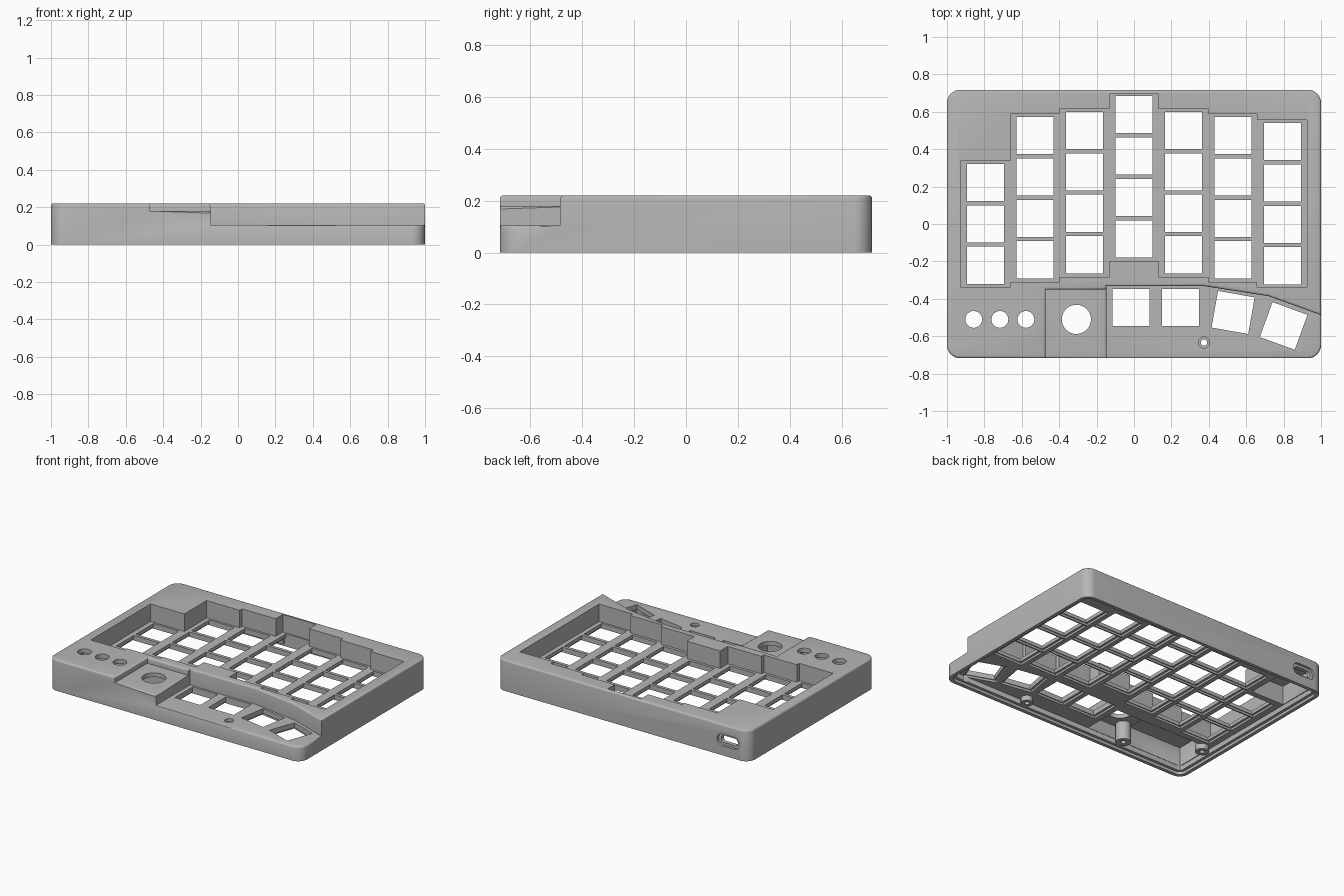
import bpy, bmesh, math
from mathutils import Matrix, Vector

cube = bpy.data.objects.get("Cube")
if cube:
    bpy.data.objects.remove(cube)

grey = bpy.data.materials.new("case grey")
grey.use_nodes = True
grey.diffuse_color = (0.47, 0.47, 0.47, 1)
grey.node_tree.nodes["Principled BSDF"].inputs["Base Color"].default_value = (0.47, 0.47, 0.47, 1)


def rounded(cx, cy, w, h, r, seg=8):
    """Outline of a rectangle with rounded corners."""
    pts = []
    for i, (sx, sy) in enumerate([(1, 1), (-1, 1), (-1, -1), (1, -1)]):
        for k in range(seg + 1):
            a = math.pi / 2 * (i + k / seg)
            pts.append((cx + sx * (w / 2 - r) + r * math.cos(a),
                        cy + sy * (h / 2 - r) + r * math.sin(a)))
    return pts


def circle(cx, cy, r, seg=32):
    return [(cx + r * math.cos(2 * math.pi * k / seg),
             cy + r * math.sin(2 * math.pi * k / seg)) for k in range(seg)]


def rect(x0, y0, x1, y1):
    return [(x0, y0), (x1, y0), (x1, y1), (x0, y1)]


def turned_rect(cx, cy, w, h, deg):
    m = Matrix.Rotation(math.radians(deg), 2)
    return [Vector((cx, cy)) + m @ Vector((sx * w / 2, sy * h / 2))
            for sx, sy in [(-1, -1), (1, -1), (1, 1), (-1, 1)]]


def prism(name, outlines, z0, z1, matrix=None):
    """One object holding a straight prism for each outline."""
    bm = bmesh.new()
    for pts in outlines:
        low = [bm.verts.new((p[0], p[1], z0)) for p in pts]
        high = [bm.verts.new((p[0], p[1], z1)) for p in pts]
        bm.faces.new(low[::-1])
        bm.faces.new(high)
        for i in range(len(pts)):
            j = (i + 1) % len(pts)
            bm.faces.new((low[i], low[j], high[j], high[i]))
    if matrix:
        bm.transform(matrix)
    bmesh.ops.recalc_face_normals(bm, faces=bm.faces)
    mesh = bpy.data.meshes.new(name)
    bm.to_mesh(mesh)
    bm.free()
    mesh.materials.append(grey)
    obj = bpy.data.objects.new(name, mesh)
    bpy.context.collection.objects.link(obj)
    return obj


def cut(target, outlines, z0, z1, matrix=None):
    """Subtract prisms from the target."""
    cutter = prism("cutter", outlines, z0, z1, matrix)
    cutter.hide_render = True
    mod = target.modifiers.new("cut", 'BOOLEAN')
    mod.operation = 'DIFFERENCE'
    mod.solver = 'EXACT'
    mod.object = cutter
    bpy.context.view_layer.objects.active = target
    bpy.ops.object.modifier_apply(modifier=mod.name)
    bpy.data.objects.remove(cutter)


def smooth(obj):
    bpy.ops.object.select_all(action='DESELECT')
    obj.select_set(True)
    bpy.context.view_layer.objects.active = obj
    bpy.ops.object.shade_smooth_by_angle(angle=math.radians(35))


W, D, H = 2.0, 1.435, 0.22
THUMB_Z, PAD_Z, PLATE_TOP, PLATE_LOW = 0.105, 0.18, 0.095, 0.055

# Outer block with the low thumb area and the raised dial pad
case = prism("case", [rounded(0, 0, W, D, 0.07)], 0, H)
cut(case, [[(-0.148, -1), (1.1, -1), (1.1, -0.523), (0.717, -0.385),
            (0.374, -0.332), (-0.148, -0.332)]], THUMB_Z, 0.5)
cut(case, [rect(-0.472, -1, -0.14, -0.35)], PAD_Z, 0.5)

# Round the upper outer edges
bm = bmesh.new()
bm.from_mesh(case.data)
edges = []
for e in bm.edges:
    if len(e.link_faces) == 2 and e.is_convex:
        nz = sorted(f.normal.z for f in e.link_faces)
        if nz[1] > 0.9 and abs(nz[0]) < 0.3:
            edges.append(e)
bmesh.ops.bevel(bm, geom=edges, offset=0.012, segments=3, profile=0.5,
                affect='EDGES', clamp_overlap=False)
bm.to_mesh(case.data)
bm.free()

# Stepped key well: x start, low y, high y, top key centre, key count
columns = [(-0.928, -0.337, 0.337, 0.222, 3), (-0.66, -0.31, 0.588, 0.473, 4),
           (-0.398, -0.284, 0.615, 0.5, 4), (-0.132, -0.198, 0.695, 0.585, 4),
           (0.132, -0.284, 0.615, 0.5, 4), (0.398, -0.31, 0.588, 0.473, 4),
           (0.657, -0.337, 0.556, 0.441, 4)]
ends = [c[0] for c in columns[1:]] + [0.924]
bottom, top = [], []
for (x0, low, high, _, _), x1 in zip(columns, ends):
    bottom += [(x0, low), (x1, low)]
    top += [(x0, high), (x1, high)]
cut(case, [bottom + top[::-1]], PLATE_TOP, 0.5)

# Hollow underside: lid ledge, main cavity, control bays and board bay
cut(case, [rounded(0, 0, W - 0.05, D - 0.05, 0.05)], -0.1, 0.02)
cut(case, [rounded(0, 0, W - 0.09, D - 0.09, 0.03)], -0.1, PLATE_LOW)
cut(case, [rect(-0.95, -0.67, -0.485, -0.37)], -0.1, H - 0.03)
cut(case, [rect(-0.5, -0.67, -0.175, -0.375)], -0.1, PAD_Z - 0.03)
cut(case, [rect(-0.95, 0.37, -0.69, 0.672)], -0.1, H - 0.03)

# Switch holes with wider clip pockets below
keys = [((i - 3) * 0.2645, c[3] - row * 0.2215, 0)
        for i, c in enumerate(columns) for row in range(c[4])]
keys += [(-0.016, -0.447, 0), (0.249, -0.447, 0), (0.53, -0.473, -10), (0.8, -0.545, -20)]
cut(case, [turned_rect(x, y, 0.199, 0.199, a) for x, y, a in keys], -0.1, 0.15)
cut(case, [turned_rect(x, y, 0.23, 0.212, a) for x, y, a in keys], -0.1, 0.07)

# Round control holes and the countersunk front screw hole
SCREW = (0.374, -0.634)
cut(case, [circle(x, -0.51, 0.045) for x in (-0.857, -0.717, -0.578)]
    + [circle(-0.308, -0.51, 0.078), circle(*SCREW, 0.017)], -0.1, 0.5)
cut(case, [circle(*SCREW, 0.03)], 0.085, 0.5)

# Cable port in the back wall
back = Matrix.Rotation(math.radians(90), 4, 'X')
cut(case, [rounded(-0.835, 0.11, 0.175, 0.085, 0.042)], -0.9, -0.7, back)
cut(case, [rounded(-0.835, 0.11, 0.13, 0.05, 0.024)], -0.9, -0.6, back)
smooth(case)

# Screw posts inside the case
for name, x, y, r, z1 in [("front_post", *SCREW, 0.04, 0.06),
                          ("dial_post", -0.43, -0.62, 0.05, 0.16),
                          ("side_post", -0.9, -0.387, 0.045, 0.192)]:
    post = prism(name, [circle(x, y, r)], 0.018, z1)
    cut(post, [circle(x, y, 0.017)], -0.1, z1 - 0.015 if name != "front_post" else 0.2)
    smooth(post)
